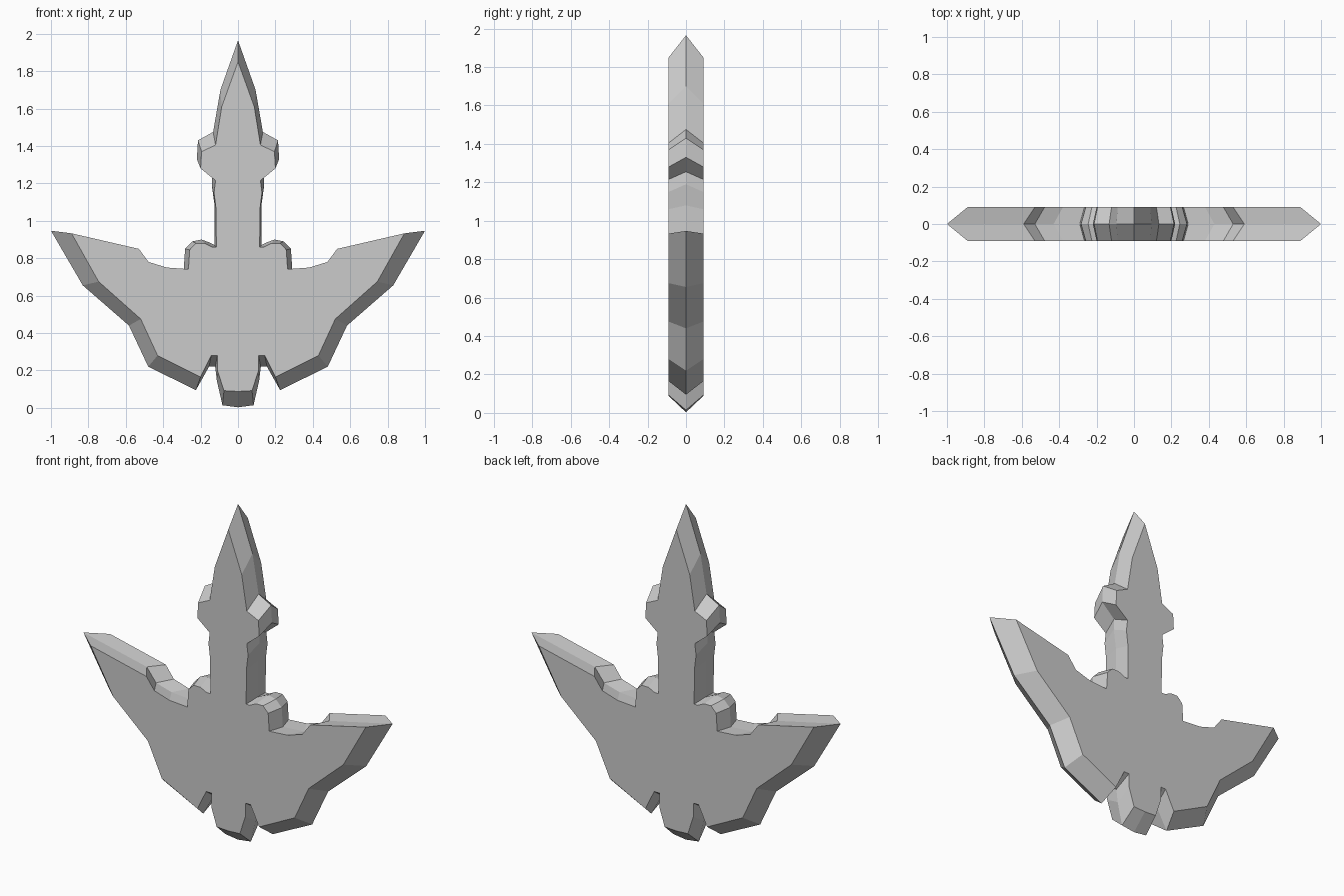
import bpy
import bmesh

HALF_DEPTH = 0.09

# Half outline from top to bottom: (ridge x, ridge z, face x, face z).
# The ridge runs along y = 0, the face outline lies at y = +-HALF_DEPTH.
nose = [(0, 1.965, 0, 1.85), (.094, 1.70, .087, 1.61), (.133, 1.475, .12, 1.405)]
collar = [(.214, 1.43, .195, 1.37), (.22, 1.33, .20, 1.28), (.138, 1.255, .12, 1.215)]
neck = [(.14, 1.19, .128, 1.15), (.125, 1.08, .117, 1.06), (.125, .87, .116, .86)]
shoulder = [(.155, .885, .14, .86), (.195, .90, .18, .88), (.245, .89, .225, .88),
            (.283, .85, .258, .845), (.29, .74, .265, .742)]
wing_top = [(.43, .75, .38, .75), (.53, .778, .478, .78), (.59, .855, .53, .85),
            (1.0, .947, .89, .933)]
wing_bottom = [(.83, .655, .745, .675), (.583, .44, .52, .475), (.48, .22, .43, .28),
               (.225, .095, .20, .165)]
tail = [(.155, .22, .143, .28), (.122, .22, .11, .28), (.113, .145, .11, .20),
        (.083, .014, .075, .092), (0, .003, 0, .088)]
outline = nose + collar + neck + shoulder + wing_top + wing_bottom + tail

# Bevelled slab: ridge loop joined to a front and a back face loop
bm = bmesh.new()
ridge = [bm.verts.new((p[0], 0, p[1])) for p in outline]
for side in (-1, 1):
    face = [bm.verts.new((p[2], side * HALF_DEPTH, p[3])) for p in outline]
    bm.faces.new(face)
    for i in range(len(outline) - 1):
        bm.faces.new((ridge[i], ridge[i + 1], face[i + 1], face[i]))

# Mirror the half across x = 0
twin = bmesh.ops.duplicate(bm, geom=bm.verts[:] + bm.edges[:] + bm.faces[:])["geom"]
for v in twin:
    if isinstance(v, bmesh.types.BMVert):
        v.co.x = -v.co.x
bmesh.ops.remove_doubles(bm, verts=bm.verts[:], dist=0.0005)
bmesh.ops.recalc_face_normals(bm, faces=bm.faces[:])

mesh = bpy.data.meshes.new("winged_hull")
bm.to_mesh(mesh)
bm.free()
hull = bpy.data.objects.new("winged_hull", mesh)
bpy.context.collection.objects.link(hull)
